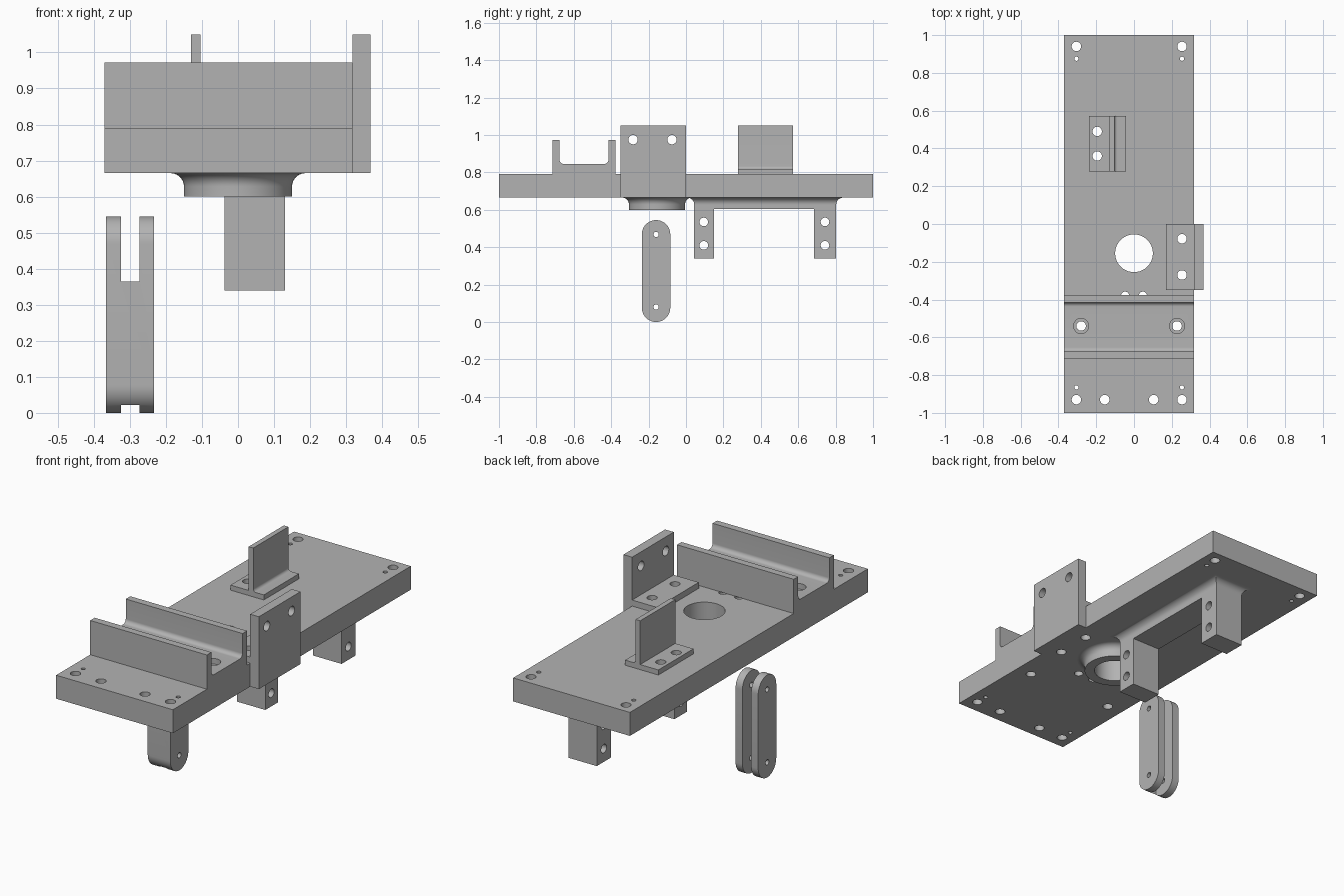
import bpy, bmesh, math
from mathutils import Matrix, Vector

cube = bpy.data.objects.get("Cube")
if cube:
    bpy.data.objects.remove(cube, do_unlink=True)

GREY = (0.45, 0.45, 0.45, 1)
metal = bpy.data.materials.new("plain_grey")
metal.use_nodes = True
metal.diffuse_color = GREY
metal.node_tree.nodes["Principled BSDF"].inputs["Base Color"].default_value = GREY

AXES = {
    "X": lambda a, b, t: (t, a, b),
    "Y": lambda a, b, t: (a, t, b),
    "Z": lambda a, b, t: (a, b, t),
}
parts = []


def finish(name, bm, keep=True):
    bmesh.ops.recalc_face_normals(bm, faces=bm.faces)
    mesh = bpy.data.meshes.new(name)
    bm.to_mesh(mesh)
    bm.free()
    obj = bpy.data.objects.new(name, mesh)
    bpy.context.collection.objects.link(obj)
    mesh.materials.append(metal)
    if keep:
        parts.append(obj)
    return obj


def loft(name, rings, caps=True, wrap=False, keep=True):
    """Skin a list of equal-length point loops."""
    bm = bmesh.new()
    loops = [[bm.verts.new(p) for p in ring] for ring in rings]
    pairs = list(zip(loops, loops[1:]))
    if wrap:
        pairs.append((loops[-1], loops[0]))
    for low, high in pairs:
        for i in range(len(low)):
            j = (i + 1) % len(low)
            bm.faces.new((low[i], low[j], high[j], high[i]))
    if caps and not wrap:
        bm.faces.new(loops[0])
        bm.faces.new(loops[-1])
    return finish(name, bm, keep)


def prism(name, profile, axis, lo, hi, keep=True):
    place = AXES[axis]
    return loft(name, [[place(a, b, t) for a, b in profile] for t in (lo, hi)], keep=keep)


def rect(a0, a1, b0, b1):
    return [(a0, b0), (a1, b0), (a1, b1), (a0, b1)]


def arc(ca, cb, r, start, end, n=10):
    angles = [math.radians(start + (end - start) * i / n) for i in range(n + 1)]
    return [(ca + r * math.cos(t), cb + r * math.sin(t)) for t in angles]


def subtract(obj, cutter):
    mod = obj.modifiers.new("cut", "BOOLEAN")
    mod.operation = "DIFFERENCE"
    mod.solver = "EXACT"
    mod.object = cutter
    bpy.context.view_layer.update()
    evaluated = obj.evaluated_get(bpy.context.evaluated_depsgraph_get())
    mesh = bpy.data.meshes.new_from_object(evaluated)
    obj.modifiers.remove(mod)
    obj.data = mesh
    bpy.data.objects.remove(cutter, do_unlink=True)


def drill(obj, axis, holes, lo, hi):
    """Cut round holes, each (a, b, radius), along an axis."""
    turn = {"X": Matrix.Rotation(math.pi / 2, 4, "Y"), "Z": Matrix()}[axis]
    bm = bmesh.new()
    for a, b, r in holes:
        spot = Matrix.Translation(Vector(AXES[axis](a, b, (lo + hi) / 2)))
        bmesh.ops.create_cone(bm, cap_ends=True, segments=40, radius1=r, radius2=r,
                              depth=hi - lo, matrix=spot @ turn)
    subtract(obj, finish("cutter", bm, keep=False))


# Shared dimensions
LEFT, RIGHT = -0.37, 0.317
BOTTOM, TOP = 0.665, 0.79
BORE_Y, BORE_R = -0.155, 0.1
BOLT, PIN = 0.025, 0.011
cradle_holes = [(x, -0.54, BOLT) for x in (-0.28, 0.228)]
stop_holes = [(0.254, y, BOLT) for y in (-0.078, -0.27)]
tee_holes = [(-0.195, y, BOLT) for y in (0.36, 0.49)]

# Base plate with its bolt pattern
plate = prism("base_plate", rect(LEFT, RIGHT, -1, 1), "Z", BOTTOM, TOP)
holes = cradle_holes + stop_holes + tee_holes + [(0, BORE_Y, BORE_R)]
for x in (-0.305, 0.254):
    holes += [(x, 0.94, BOLT), (x, -0.93, BOLT), (x, 0.875, PIN), (x, -0.865, PIN)]
holes += [(x, -0.93, BOLT) for x in (-0.155, 0.104)]
holes += [(x, -0.38, 0.022) for x in (-0.047, 0.047)]
drill(plate, "Z", holes, 0.5, 0.9)

# Channel cradle across the front
f, floor, rim = 0.022, 0.845, 0.972
y0, y1, y2, y3 = -0.714, -0.676, -0.415, -0.377
profile = [(y0, TOP), (y3, TOP), (y3, rim), (y2, rim)]
profile += arc(y2 - f, floor + f, f, 0, -90)
profile += arc(y1 + f, floor + f, f, 270, 180)
profile += [(y1, rim), (y0, rim)]
cradle = prism("channel_cradle", profile, "X", LEFT, RIGHT)
drill(cradle, "Z", [(x, y, 0.04) for x, y, r in cradle_holes], 0.815, 0.9)
drill(cradle, "Z", cradle_holes, 0.7, 0.9)

# Upright side bracket
foot = 0.822
bracket = prism("side_bracket", [
    (0.17, TOP), (RIGHT, TOP), (RIGHT, BOTTOM), (0.368, BOTTOM),
    (0.368, 1.05), (RIGHT, 1.05), (RIGHT, foot), (0.17, foot)], "Y", -0.35, 0)
drill(bracket, "Z", stop_holes, 0.7, 0.9)
drill(bracket, "X", [(y, 0.975, BOLT) for y in (-0.283, -0.075)], 0.25, 0.45)

# Tee bracket near the back
foot, f = 0.817, 0.016
profile = [(-0.238, TOP), (-0.042, TOP), (-0.042, foot)]
profile += arc(-0.104 + f, foot + f, f, 270, 180)
profile += [(-0.104, 1.05), (-0.131, 1.05), (-0.131, foot), (-0.238, foot)]
tee = prism("tee_bracket", profile, "Y", 0.277, 0.572)
drill(tee, "Z", tee_holes, 0.7, 0.9)

# Bearing collar under the bore, flared into the plate
f = 0.037
profile = [(BORE_R, BOTTOM), (BORE_R, 0.6), (0.15, 0.6)]
profile += arc(0.15 + f, BOTTOM - f, f, 180, 90)
steps = 64
loft("bearing_collar", [
    [(r * math.cos(t), BORE_Y + r * math.sin(t), z) for r, z in profile]
    for t in (2 * math.pi * i / steps for i in range(steps))], wrap=True)

# Two-legged hanger under the plate
x0, x1, ya, yb = -0.037, 0.13, 0.044, 0.803
low, beam = 0.34, 0.605
hanger = prism("hanger", [
    (ya, BOTTOM), (ya, low), (0.15, low), (0.15, beam),
    (0.685, beam), (0.685, low), (yb, low), (yb, BOTTOM)], "X", x0, x1)
drill(hanger, "X", [(y, z, 0.023) for y in (0.095, 0.743) for z in (0.41, 0.535)], -0.2, 0.3)

# Flared root where the hanger meets the plate
rings = []
for d, z in arc(f, BOTTOM - f, f, 180, 90):
    rings.append([(x, y, z) for x, y in rect(x0 - d, x1 + d, ya - d, yb + d)])
loft("hanger_root", rings)

# Forked link hanging at the side
r, yc, height = 0.076, -0.16, 0.545
profile = arc(yc, r, r, 180, 360, 24) + arc(yc, height - r, r, 0, 180, 24)
link = prism("forked_link", profile, "X", -0.366, -0.233)
slot = [(-0.213, -0.1), (0, -0.1), (0, 0.7), (-0.3, 0.7), (-0.3, 0.365), (-0.213, 0.365)]
subtract(link, prism("cutter", slot, "X", -0.325, -0.273, keep=False))
drill(link, "X", [(yc, z, 0.014) for z in (0.08, 0.468)], -0.5, -0.1)

# Smooth the round surfaces, keep edges crisp
bpy.ops.object.select_all(action="DESELECT")
for obj in parts:
    obj.select_set(True)
bpy.context.view_layer.objects.active = plate
bpy.ops.object.shade_smooth_by_angle(angle=math.radians(30))
